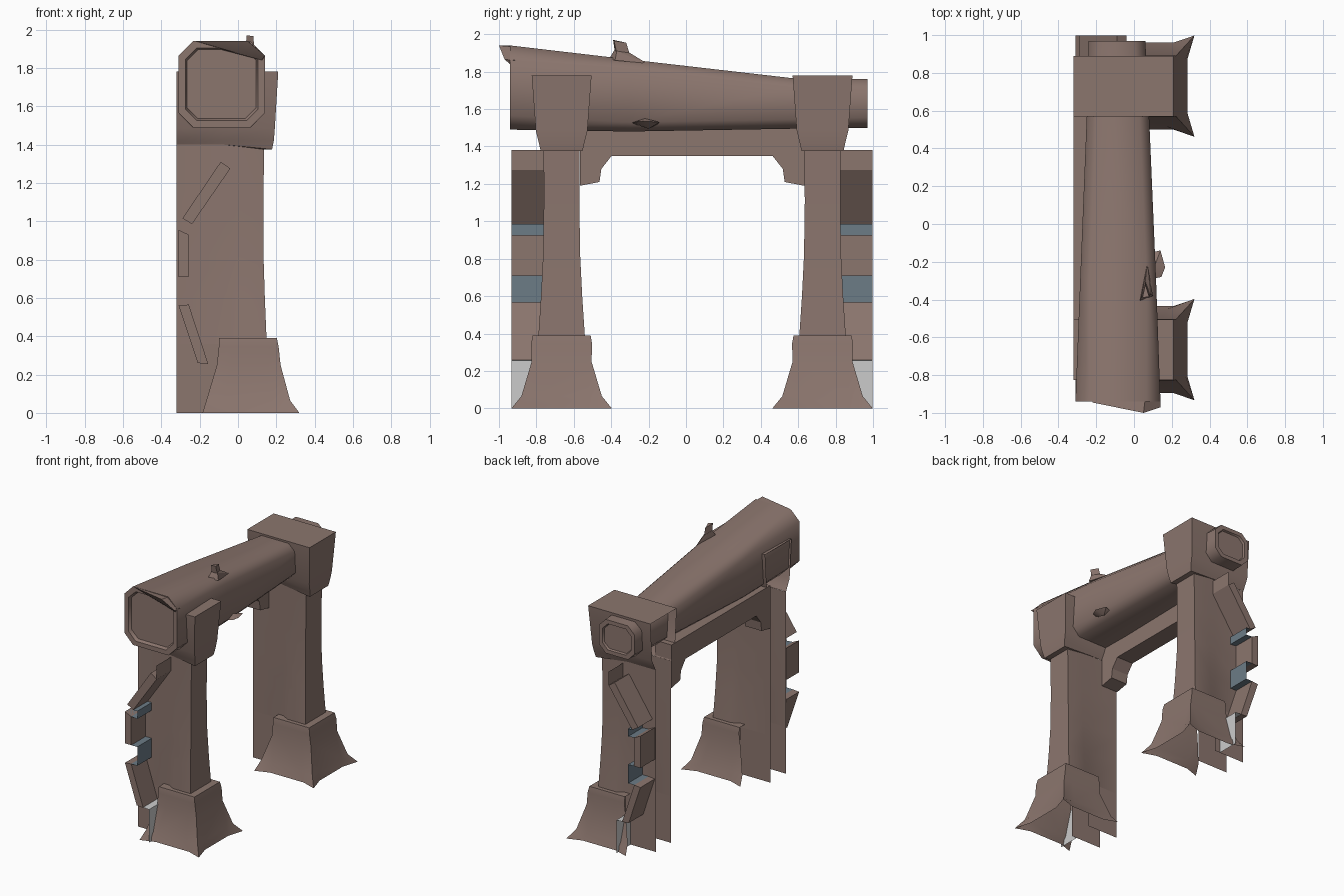
import bpy, bmesh, math

if "Cube" in bpy.data.objects:
    bpy.data.objects.remove(bpy.data.objects["Cube"])

MID = 0.0325            # mirror plane between the two posts
HALF_SPAN = 0.6975      # post centre distance from the mirror plane


def material(name, col):
    m = bpy.data.materials.new(name)
    m.diffuse_color = (*col, 1)
    m.use_nodes = True
    m.node_tree.nodes["Principled BSDF"].inputs["Base Color"].default_value = m.diffuse_color
    return m


WOOD = material("wood", (0.26, 0.18, 0.155))
BLUE = material("blue_gap", (0.15, 0.20, 0.24))


def finish(name, bm, mat, angle=30):
    bmesh.ops.recalc_face_normals(bm, faces=bm.faces[:])
    me = bpy.data.meshes.new(name)
    bm.to_mesh(me)
    bm.free()
    ob = bpy.data.objects.new(name, me)
    bpy.context.collection.objects.link(ob)
    if mat:
        me.materials.append(mat)
    bpy.ops.object.select_all(action='DESELECT')
    ob.select_set(True)
    bpy.context.view_layer.objects.active = ob
    bpy.ops.object.shade_smooth_by_angle(angle=math.radians(angle))
    return ob


def loft(name, rings, closed=True, start=False, end=False, mat=WOOD, angle=30):
    bm = bmesh.new()
    vs = [[bm.verts.new(p) for p in r] for r in rings]
    n = len(rings[0])
    for a, b in zip(vs, vs[1:]):
        for i in range(n if closed else n - 1):
            j = (i + 1) % n
            bm.faces.new((a[i], a[j], b[j], b[i]))
    if start:
        bm.faces.new(vs[0])
    if end:
        bm.faces.new(vs[-1])
    return finish(name, bm, mat, angle)


def hull(name, pts):
    bm = bmesh.new()
    for p in pts:
        bm.verts.new(p)
    res = bmesh.ops.convex_hull(bm, input=bm.verts[:])
    junk = set(res["geom_interior"]) | set(res["geom_unused"])
    bmesh.ops.delete(bm, geom=[v for v in junk if isinstance(v, bmesh.types.BMVert)],
                     context='VERTS')
    return finish(name, bm, WOOD)


# Tapered beam with softly shaded chamfers and recessed ends
def octagon(y, x0, x1, z0, z1, c, inset=0.0):
    x0, x1, z0, z1 = x0 + inset, x1 - inset, z0 + inset, z1 - inset
    c -= inset * 0.4
    return [(x, y, z) for x, z in (
        (x0 + c, z0), (x1 - c, z0), (x1, z0 + c), (x1, z1 - c),
        (x1 - c, z1), (x0 + c, z1), (x0, z1 - c), (x0, z0 + c))]


front = (-0.31, 0.14, 1.49, 1.94, 0.075)
back = (-0.24, 0.06, 1.50, 1.76, 0.055)
loft("beam", [
    octagon(-0.915, *front, 0.045),
    octagon(-0.94, *front, 0.035),
    octagon(-0.94, *front),
    octagon(-0.3, -0.285, 0.117, 1.48, 1.865, 0.05),
    octagon(0.57, -0.25, 0.08, 1.495, 1.765, 0.05),
    octagon(0.97, *back),
    octagon(0.97, *back, 0.03),
    octagon(0.955, *back, 0.036)], start=True, end=True, angle=48)

# Splinters on the beam
hull("end_splinter", [
    (-0.22, -0.945, 1.94), (0.05, -1.0, 1.94), (0.14, -0.97, 1.865),
    (0.14, -0.90, 1.86), (0.065, -0.88, 1.93), (-0.22, -0.90, 1.93),
    (0.06, -0.94, 1.905), (0.125, -0.94, 1.84)])
hull("top_splinter_root", [
    (0.03, -0.41, 1.87), (0.10, -0.38, 1.86), (0.07, -0.21, 1.845),
    (0.04, -0.38, 1.92), (0.085, -0.37, 1.91), (0.06, -0.30, 1.90)])
hull("top_splinter_blade", [
    (0.04, -0.38, 1.90), (0.085, -0.37, 1.90), (0.06, -0.30, 1.89),
    (0.045, -0.39, 1.97), (0.08, -0.385, 1.965), (0.06, -0.32, 1.955)])
hull("side_splinter", [
    (0.10, -0.29, 1.525), (0.10, -0.15, 1.52), (0.11, -0.22, 1.55),
    (0.11, -0.20, 1.495), (0.145, -0.28, 1.53), (0.165, -0.23, 1.535),
    (0.14, -0.14, 1.53)])

# Bracketed trim under the beam
half = [(0.60, 1.19), (0.495, 1.21), (0.485, 1.28), (0.43, 1.35)]
outline = ([(MID + y, z) for y, z in half] +
           [(MID - y, z) for y, z in reversed(half)] +
           [(MID - 0.60, 1.52), (MID + 0.60, 1.52)])
loft("arch_trim", [[(x, y, z) for y, z in outline] for x in (-0.32, -0.18)],
     start=True, end=True)

# Slat outlines in x, z: outer top, inner top, inner bottom, outer bottom
SLATS = [
    [(-0.09, 1.31), (-0.04, 1.275), (-0.24, 0.985), (-0.29, 1.015)],
    [(-0.31, 0.955), (-0.257, 0.93), (-0.257, 0.71), (-0.31, 0.71)],
    [(-0.31, 0.56), (-0.257, 0.565), (-0.155, 0.255), (-0.21, 0.26)],
]


def foot_ring(z, x0, x1, h, e):
    # open at the rear; edges drawn in by e between the flared corners
    a, m, k = 0.14, (x0 + x1) / 2, (x1 - x0) * 0.28
    u = [(x0, h), (m - k, h - e), (m + k, h - e), (x1, h), (x1 - e, a)]
    return ([(x, y, z) for x, y in u] +
            [(x, -y, z) for x, y in reversed(u)])


for side, s in (("front", -1), ("back", 1)):
    cy = MID + s * HALF_SPAN

    def place(ring):
        return [(x, cy + s * y, z) for x, y, z in ring]

    # Post: column with side walls, open toward the rear
    w, rings = 0.092, []
    for z, xm, h in ((0.36, 0.15, 0.126), (0.6, 0.14, 0.11),
                     (0.82, 0.133, 0.099), (1.1, 0.132, 0.095), (1.40, 0.137, 0.096)):
        u = [(-0.32, w), (-0.06, w), (0.0, h), (xm, h)]
        rings.append(place([(x, y, z) for x, y in u] +
                           [(x, -y, z) for x, y in reversed(u)]))
    loft(side + "_post", rings, closed=False)
    for label, y in (("outer", w), ("inner", -w)):
        loft(f"{side}_{label}_wall",
             [place([(-0.32, y, z), (-0.06, y, z)]) for z in (0, 0.36)], closed=False)

    # Capital around the beam, drawn in to the wall at its lower rear
    rings = []
    for z, zr, xm, h, hr in ((1.375, 1.40, 0.13, 0.095, 0.093),
                             (1.375, 1.40, 0.178, 0.112, 0.094),
                             (1.42, 1.42, 0.187, 0.122, 0.105),
                             (1.485, 1.485, 0.192, 0.138, 0.138),
                             (1.78, 1.78, 0.21, 0.16, 0.16)):
        rings.append(place([(-0.32, hr, zr), (-0.08, hr, zr), (xm, h, z),
                            (xm, -h, z), (-0.08, -hr, zr), (-0.32, -hr, zr)]))
    loft(side + "_capital", rings, closed=False, end=True)

    # Flared foot with a small collar
    loft(side + "_foot", [place(foot_ring(*r)) for r in (
        (0, -0.185, 0.32, 0.268, 0.038), (0.065, -0.165, 0.272, 0.215, 0.0),
        (0.25, -0.11, 0.222, 0.160, 0.0), (0.345, -0.10, 0.212, 0.163, 0.0),
        (0.39, -0.10, 0.203, 0.155, 0.0))], closed=False, end=True)

    # Curved row of slats on the outer side, with stepped sheets linking them
    y0, y1 = 0.092, 0.267

    def sheet(name, pts, mat):
        loft(name, [place([(x, y, z) for x, z in pts]) for y in (y0, y1)],
             closed=False, mat=mat)

    for i, q in enumerate(SLATS):
        pts = [place([(x, y, z) for x, z in q]) for y in (y0, y1)]
        loft(f"{side}_slat_{i + 1}", pts, end=True)
    a, b, c = SLATS
    sheet(side + "_upper_sheet", [a[0], a[1], (-0.04, 1.38)], WOOD)
    sheet(side + "_blue_sheet_1",
          [a[3], a[2], (-0.205, 0.985), (-0.205, 0.925), b[1], b[0]], BLUE)
    sheet(side + "_blue_sheet_2",
          [b[3], b[2], (-0.205, 0.71), (-0.205, 0.565), c[1], c[0]], BLUE)
    sheet(side + "_lower_sheet", [c[3], (-0.105, 0.255), (-0.105, 0.0)], None)
